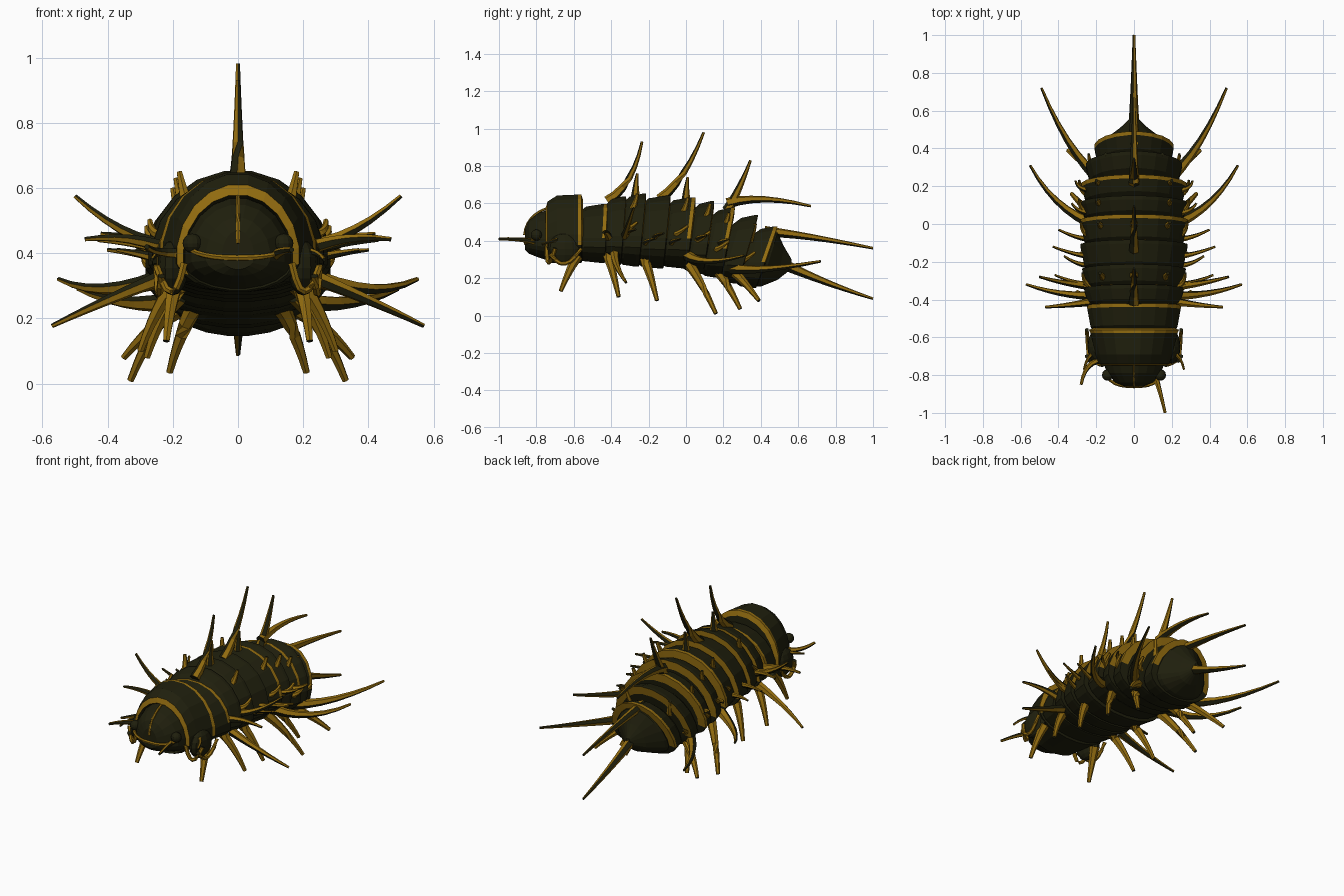
import bpy, bmesh, math
from mathutils import Vector

cube = bpy.data.objects.get("Cube")
if cube:
    bpy.data.objects.remove(cube)


def material(name, rgb):
    m = bpy.data.materials.new(name)
    m.use_nodes = True
    m.diffuse_color = (*rgb, 1)
    m.node_tree.nodes["Principled BSDF"].inputs["Base Color"].default_value = (*rgb, 1)
    return m


SHELL = material("dark olive shell", (0.014, 0.0138, 0.004))
GOLD = material("old gold", (0.29, 0.15, 0.005))


def finish(bm, name):
    bmesh.ops.recalc_face_normals(bm, faces=bm.faces)
    mesh = bpy.data.meshes.new(name)
    bm.to_mesh(mesh)
    bm.free()
    mesh.materials.append(SHELL)
    mesh.materials.append(GOLD)
    obj = bpy.data.objects.new(name, mesh)
    bpy.context.collection.objects.link(obj)
    return obj


def loft(name, rings, gold=lambda row, col: False):
    """Skin closed rings of points, cap both ends, colour faces by row and column."""
    bm = bmesh.new()
    rows = [[bm.verts.new(p) for p in ring] for ring in rings]
    n = len(rows[0])
    for r in range(len(rows) - 1):
        for c in range(n):
            d = (c + 1) % n
            f = bm.faces.new((rows[r][c], rows[r][d], rows[r + 1][d], rows[r + 1][c]))
            f.material_index = int(gold(r, c))
    bm.faces.new(rows[0])
    bm.faces.new(rows[-1])
    return finish(bm, name)


SIDES = 20


def section(y, w, top, bot, lean=0.0):
    """Domed cross-section, widest low down, with a shallow belly."""
    zc = bot + 0.31 * (top - bot)
    ring = []
    for i in range(SIDES):
        a = math.tau * (i + 0.5) / SIDES
        s = math.sin(a)
        dz = s * ((top - zc) if s > 0 else (zc - bot))
        ring.append((w * math.cos(a), y + lean * dz, zc + dz))
    return ring


def upper(col):
    return col < SIDES // 2


def spine(name, base, bend, tip, r0=0.02, r1=0.006, mirror=True, streak=True):
    """Tapered curved spike with optional dark streaks, on one or both sides."""
    for side, sx in ((("_left", 1), ("_right", -1)) if mirror else (("", 1),)):
        a, b, c = (Vector((p[0] * sx, p[1], p[2])) for p in (base, bend, tip))
        rings = []
        for k in range(7):
            t = k / 6
            p = a * (1 - t) ** 2 + b * 2 * t * (1 - t) + c * t * t
            d = ((b - a) * (1 - t) + (c - b) * t).normalized()
            u = d.cross(Vector((0.3, 0.2, 1)) if abs(d.z) < 0.8 else Vector((1, 0, 0))).normalized()
            v = d.cross(u)
            r = r0 + (r1 - r0) * t ** 0.85
            rings.append([p + r * (u * math.cos(q * math.tau / 6) + v * math.sin(q * math.tau / 6))
                          for q in range(6)])
        loft(name + side, rings, lambda row, col: not streak or col % 3 != 0)


def ball(name, centre, size):
    bm = bmesh.new()
    bmesh.ops.create_uvsphere(bm, u_segments=12, v_segments=8, radius=1)
    bmesh.ops.scale(bm, vec=size, verts=bm.verts)
    bmesh.ops.translate(bm, vec=centre, verts=bm.verts)
    return finish(bm, name)


# Overlapping body plates with gold rear lips: front, back, half width, top, bottom, lean
plates = [(-.58, -.43, .25, .60, .28, .05), (-.45, -.34, .265, .64, .27, .08),
          (-.36, -.24, .275, .655, .26, .1), (-.26, -.11, .285, .645, .25, .1),
          (-.13, .02, .285, .635, .25, .12), (0, .11, .285, .615, .22, .15),
          (.09, .21, .28, .58, .2, .2), (.19, .31, .255, .54, .17, .3),
          (.29, .41, .21, .48, .145, .35)]
for i, (y0, y1, w, top, bot, lean) in enumerate(plates):
    banded = i in (0, 4, 6, 8)
    loft(f"body_plate_{i + 1}",
         [section(y0, w * .8, top - .05, bot + .03, lean),
          section(y0 + .035, w * .93, top - .015, bot + .01, lean),
          section(y1 - .02, w, top, bot, lean),
          section(y1, w * 1.01, top, bot, lean),
          section(y1 + .006, w * .84, top - .05, bot + .03, lean)],
         lambda r, c: upper(c) and (r == 3 or (r == 2 and banded)))

# Pointed tail
loft("tail_cone", [section(.36, .2, .46, .15, .35), section(.43, .16, .445, .155, .3),
                   section(.5, .08, .37, .19, .2), section(.565, .015, .3, .25)])

# Collar behind the head, with gold front and back rims
loft("collar", [section(-.71, .16, .565, .3), section(-.75, .17, .58, .285),
                section(-.74, .19, .612, .28), section(-.69, .205, .645, .28),
                section(-.578, .233, .65, .28), section(-.56, .242, .65, .28),
                section(-.55, .215, .62, .3)],
     lambda r, c: r in (1, 4, 5) and (c <= SIDES // 2 or c == SIDES - 1))

# Collar side lobes edged with gold trim, and eyes
for side, sx in (("left", 1), ("right", -1)):
    ball(f"collar_lobe_{side}", (sx * .2, -.65, .355), (.047, .09, .085))
    ball(f"eye_{side}", (sx * .14, -.8, .43), (.03, .03, .03))
spine("lobe_front_trim", (.165, -.745, .37), (.2, -.745, .2), (.25, -.7, .36),
      .012, .011, True, False)
spine("lobe_side_trim", (.235, -.725, .33), (.245, -.65, .21), (.25, -.56, .36),
      .012, .011, True, False)

# Head with a thin gold crest and lip
head = [(-.86, .05, .47, .35), (-.84, .1, .51, .33), (-.79, .145, .55, .31),
        (-.73, .165, .57, .29), (-.64, .165, .57, .29)]
loft("head", [section(*h) for h in head])
spine("head_crest", (0, -.864, .43), (0, -.855, .535), (0, -.74, .575), .007, .007, False, False)
spine("lip", (0, -.858, .385), (.125, -.87, .385), (.156, -.78, .42), .009, .008, True, False)

# Feelers
spine("left_feeler", (.11, -.8, .39), (.13, -.85, .41), (.165, -1, .41), .018, .008, False)
spine("right_feeler", (-.17, -.72, .4), (-.26, -.73, .4), (-.28, -.85, .42), .018, .008, False)
spine("cheek_spine", (.16, -.68, .4), (.24, -.66, .42), (.265, -.77, .38), .014, .006)

# Dorsal spines along the middle
for i, (base, bend, tip) in enumerate([
        ((-.42, .61), (-.28, .7), (-.235, .93)), ((-.14, .62), (0, .73), (.095, .98)),
        ((.22, .56), (.29, .68), (.345, .83)), ((.22, .6), (.4, .65), (.668, .585)),
        ((.42, .45), (.65, .43), (1, .36)), ((.53, .27), (.75, .17), (1, .09))]):
    spine(f"dorsal_spine_{i + 1}", (0, *base), (0, *bend), (0, *tip), .03, .007, False)
for y, z in ((-.27, .64), (0, .62)):
    spine("dorsal_thorn", (0, y, z), (0, y, z + .06), (0, y + .01, z + .12), .024, .007, False)

# Long side spines
spine("rear_side_spine", (.2, .25, .25), (.36, .4, .23), (.49, .72, .29), .032, .007)
spine("middle_side_spine", (.24, .01, .32), (.43, .09, .26), (.55, .31, .32), .03, .007)
spine("upper_side_spine", (.22, -.33, .42), (.36, -.32, .45), (.5, -.28, .575), .024, .007)
spine("front_side_spine", (.21, -.41, .41), (.33, -.43, .46), (.47, -.44, .443), .024, .007)
spine("low_side_spine", (.22, -.38, .33), (.4, -.38, .26), (.57, -.32, .177), .026, .007)

# Short side spines
for i, (y, z, reach) in enumerate([(-.3, .45, .42), (-.2, .4, .37), (-.15, .43, .43),
                                   (-.06, .4, .4), (.08, .42, .33), (.2, .4, .31)]):
    spine(f"short_side_spine_{i + 1}", (.23, y - .02, z - .02), (.3, y - .02, z),
          (reach, y + .03, z + .01), .018, .006)

# Small thorns and hooks on the upper flanks
for i, (y, x, z) in enumerate([(-.29, .16, .58), (-.02, .17, .56), (.1, .18, .53),
                               (.2, .18, .48), (.34, .13, .42)]):
    spine(f"back_thorn_{i + 1}", (x, y, z - .02), (x + .01, y + .02, z + .02),
          (x + .02, y + .03, z + .07), .02, .009, True, False)
    spine(f"flank_hook_{i + 1}", (x + .07, y - .04, z - .13), (x + .11, y - .02, z - .12),
          (x + .11, y + .03, z - .08), .018, .008, True, False)

# Legs
for i, (base, tip) in enumerate([
        ((.19, -.58, .32), (.22, -.67, .13)), ((.18, -.42, .33), (.3, -.36, .1)),
        ((.18, -.22, .3), (.28, -.155, .08)), ((.18, .02, .27), (.33, .16, .01)),
        ((.13, .17, .24), (.21, .29, .035)), ((.16, .25, .24), (.35, .39, .08))]):
    knee = tuple(b + (t - b) * k for b, t, k in zip(base, tip, (.6, .5, .4)))
    spine(f"leg_{i + 1}", base, knee, tip, .03, .011, True, False)
